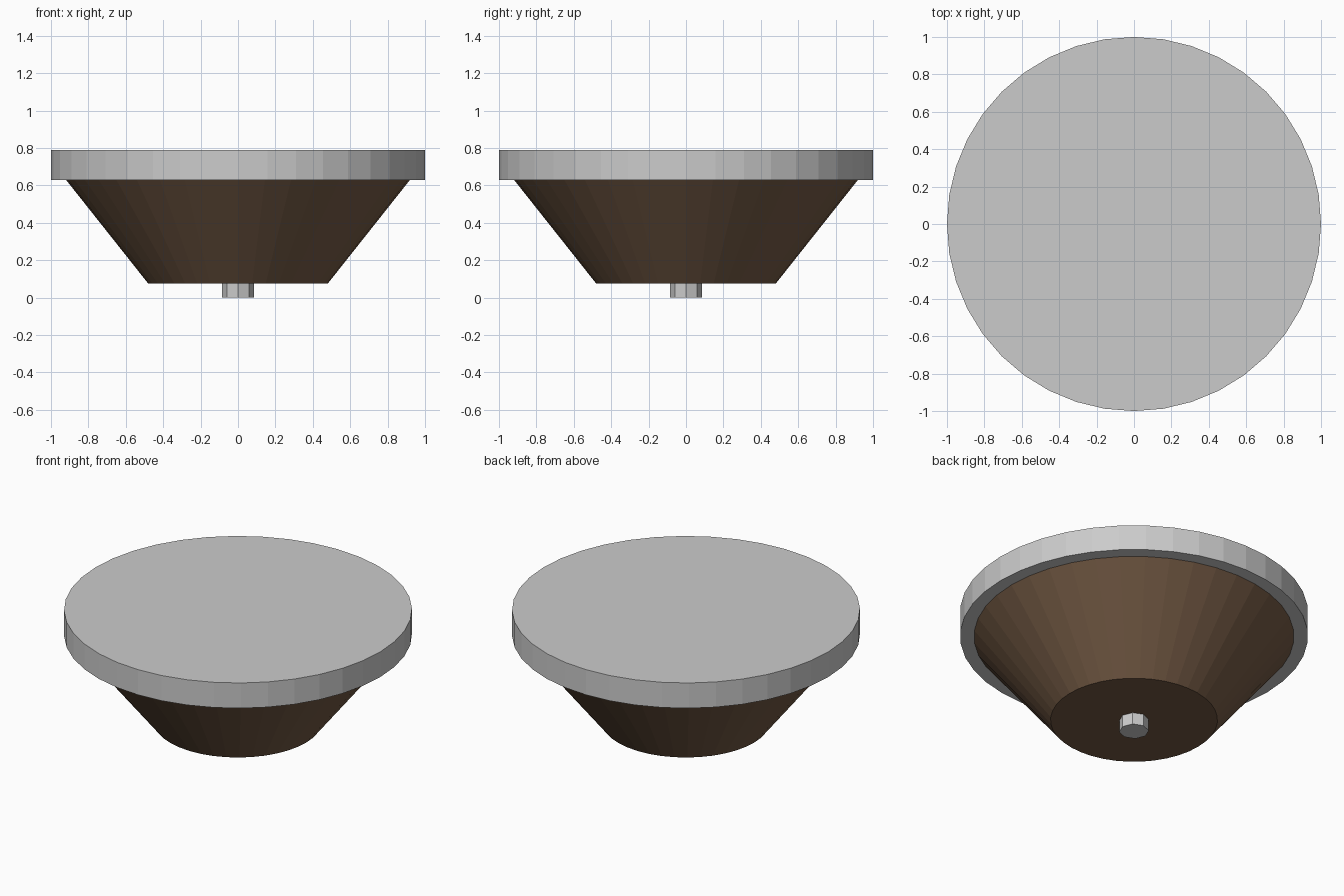
import bpy

if "Cube" in bpy.data.objects:
    bpy.data.objects.remove(bpy.data.objects["Cube"])


def frustum(name, sides, r_bottom, r_top, z0, z1, material=None):
    bpy.ops.mesh.primitive_cone_add(vertices=sides, radius1=r_bottom, radius2=r_top,
                                    depth=z1 - z0, location=(0, 0, (z0 + z1) / 2))
    ob = bpy.context.object
    ob.name = name
    if material:
        ob.data.materials.append(material)
    return ob


brown = bpy.data.materials.new("brown")
brown.diffuse_color = (0.17, 0.10, 0.057, 1)
brown.use_nodes = True
brown.node_tree.nodes["Principled BSDF"].inputs["Base Color"].default_value = brown.diffuse_color

# Flat disc on top
frustum("top_disc", 40, 1.0, 1.0, 0.63, 0.79)
# Tapered body, narrow end down
frustum("tapered_body", 40, 0.48, 0.92, 0.075, 0.63, brown)
# Small stub at the bottom
frustum("bottom_peg", 8, 0.085, 0.085, 0.0, 0.075)
